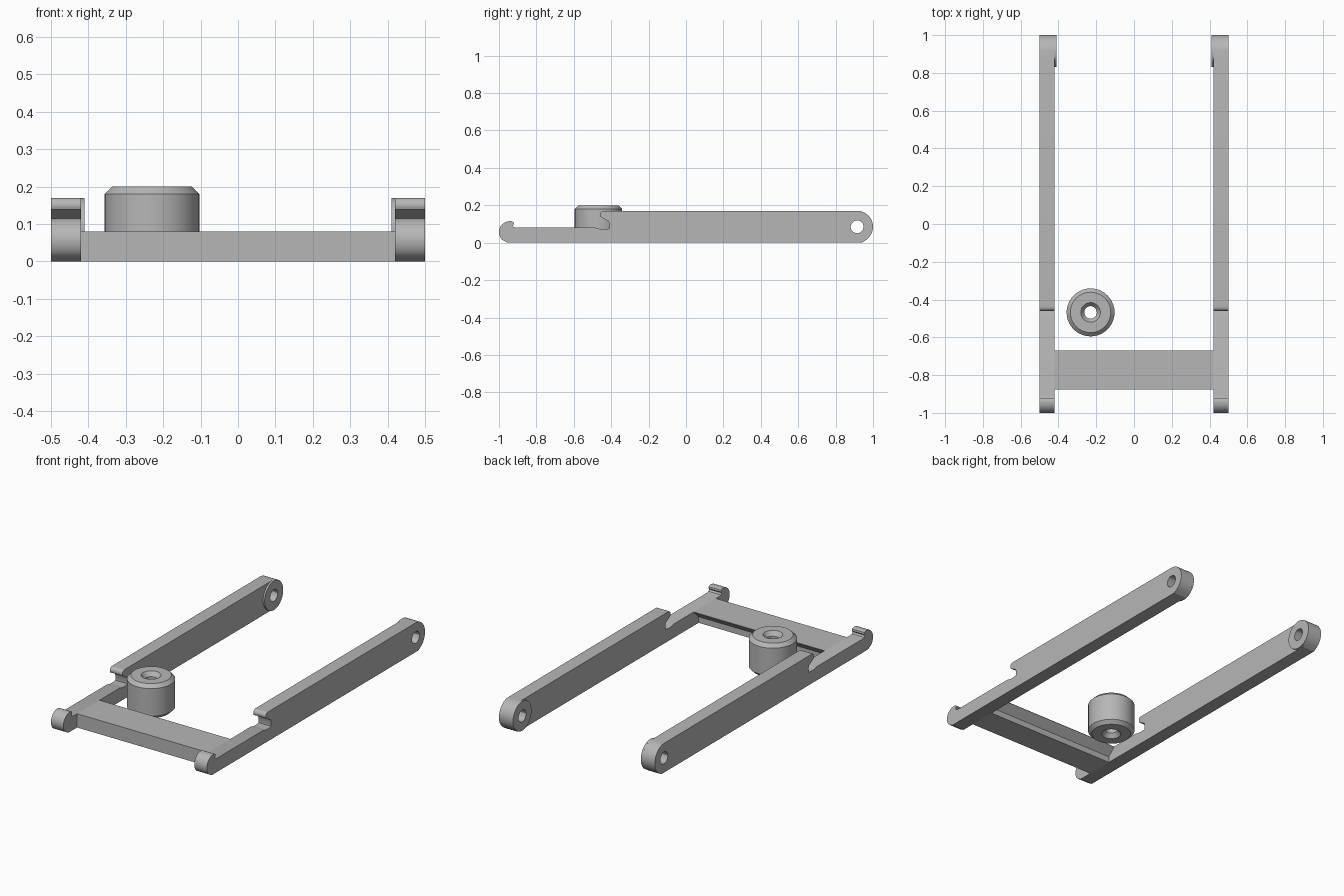
import bpy, math
from mathutils import Matrix

if "Cube" in bpy.data.objects:
    bpy.data.objects.remove(bpy.data.objects["Cube"])

grey = bpy.data.materials.new("plain grey")
grey.diffuse_color = (0.47, 0.47, 0.47, 1)
grey.use_nodes = True
grey.node_tree.nodes["Principled BSDF"].inputs["Base Color"].default_value = grey.diffuse_color

# profile axes: local x -> world y, local y -> world z, local z -> world x
TURN = Matrix(((0, 0, 1, 0), (1, 0, 0, 0), (0, 1, 0, 0), (0, 0, 0, 1)))


def arc(cy, cz, r, a0, a1, n):
    """Points on an arc, angles in degrees."""
    out = []
    for i in range(n + 1):
        a = math.radians(a0 + (a1 - a0) * i / n)
        out.append((cy + r * math.cos(a), cz + r * math.sin(a)))
    return out


def finish(obj):
    bpy.ops.object.select_all(action='DESELECT')
    obj.select_set(True)
    bpy.context.view_layer.objects.active = obj
    if obj.type == 'CURVE':
        bpy.ops.object.convert(target='MESH')
        obj = bpy.context.object
    obj.data.materials.clear()
    obj.data.materials.append(grey)
    bpy.ops.object.shade_smooth_by_angle(angle=math.radians(30))


def extrude_profile(name, loops, x0, x1):
    """Fill closed (y, z) loops and extrude them from x0 to x1."""
    cu = bpy.data.curves.new(name, 'CURVE')
    cu.dimensions = '2D'
    cu.fill_mode = 'BOTH'
    cu.extrude = abs(x1 - x0) / 2
    for pts in loops:
        sp = cu.splines.new('POLY')
        sp.points.add(len(pts) - 1)
        for p, (y, z) in zip(sp.points, pts):
            p.co = (y, z, 0, 1)
        sp.use_cyclic_u = True
    obj = bpy.data.objects.new(name, cu)
    bpy.context.collection.objects.link(obj)
    obj.matrix_world = Matrix.Translation(((x0 + x1) / 2, 0, 0)) @ TURN
    finish(obj)


# side arm outline: front hook, catch notch, rounded rear end
PY, PZ, R = 0.915, 0.085, 0.085
arm = [(-0.955, 0), (0.94, 0)]
arm += arc(PY, PZ, R, -60, 90, 16)
arm += [(-0.435, 0.17)]
arm += arc(-0.44, 0.15, 0.02, 100, 215, 6)
arm += [(-0.415, 0.115), (-0.41, 0.105), (-0.41, 0.075), (-0.45, 0.072),
        (-0.468, 0.075), (-0.485, 0.08), (-0.905, 0.08)]
arm += [(-0.92, 0.083), (-0.927, 0.092), (-0.92, 0.1), (-0.922, 0.11), (-0.933, 0.115)]
arm += arc(-0.942, 0.057, 0.058, 90, 225, 14)
hole = arc(PY, PZ, 0.035, 0, 330, 11)
disc = arc(PY, PZ, R, 0, 352.5, 47)

for side, s in (("left", -1), ("right", 1)):
    extrude_profile(side + "_arm", [arm, hole], s * 0.42, s * 0.50)
    # thin raised pad around the pivot hole on the inner face
    extrude_profile(side + "_pivot_pad", [disc, hole], s * 0.41, s * 0.42)

# crossbar with an undercut rear edge
bar = [(-0.875, 0), (-0.715, 0), (-0.715, 0.035), (-0.67, 0.078),
       (-0.67, 0.08), (-0.875, 0.08)]
extrude_profile("crossbar", [bar], -0.42, 0.42)

# round knob: chamfered tube with countersunk bore, turned around its axis
section = [(0.127, 0.02), (0.127, 0.18), (0.107, 0.2), (0.052, 0.2),
           (0.033, 0.175), (0.033, 0.025), (0.052, 0), (0.107, 0)]
N, M = 40, len(section)
verts = [(r * math.cos(2 * math.pi * i / N), r * math.sin(2 * math.pi * i / N), z)
         for i in range(N) for r, z in section]
faces = [(i * M + j, (i + 1) % N * M + j,
          (i + 1) % N * M + (j + 1) % M, i * M + (j + 1) % M)
         for i in range(N) for j in range(M)]
mesh = bpy.data.meshes.new("knob")
mesh.from_pydata(verts, [], faces)
knob = bpy.data.objects.new("knob", mesh)
bpy.context.collection.objects.link(knob)
knob.location = (-0.23, -0.468, 0)
finish(knob)
